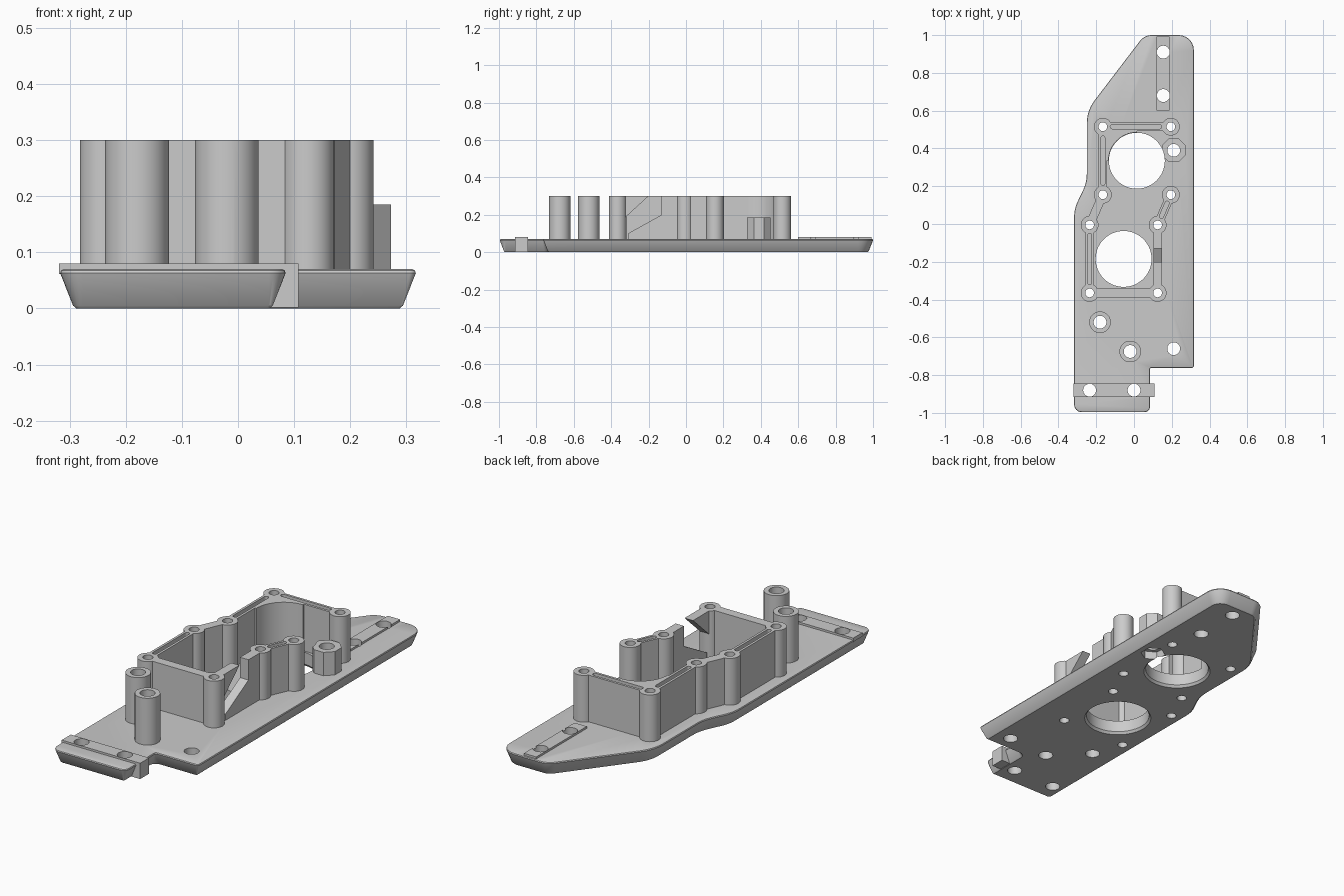
import bpy, bmesh, math
from mathutils import Vector

if "Cube" in bpy.data.objects:
    bpy.data.objects.remove(bpy.data.objects["Cube"])

TOP, DECK = 0.30, 0.07
grey = bpy.data.materials.new("plain grey")
grey.diffuse_color = (0.6, 0.6, 0.6, 1)
grey.use_nodes = True
grey.node_tree.nodes["Principled BSDF"].inputs["Base Color"].default_value = grey.diffuse_color


def loft(name, rings):
    """Closed solid through a stack of equal-length point rings."""
    bm = bmesh.new()
    vs = [[bm.verts.new(p) for p in r] for r in rings]
    n = len(vs[0])
    bm.faces.new(vs[0][::-1])
    bm.faces.new(vs[-1])
    for a, b in zip(vs, vs[1:]):
        for i in range(n):
            j = (i + 1) % n
            bm.faces.new((a[i], a[j], b[j], b[i]))
    bmesh.ops.recalc_face_normals(bm, faces=bm.faces)
    if bm.calc_volume(signed=True) < 0:
        bmesh.ops.reverse_faces(bm, faces=bm.faces)
    me = bpy.data.meshes.new(name)
    bm.to_mesh(me)
    bm.free()
    me.materials.append(grey)
    ob = bpy.data.objects.new(name, me)
    bpy.context.scene.collection.objects.link(ob)
    return ob


def prism(name, pts, z0, z1):
    return loft(name, [[(x, y, z) for x, y in pts] for z in (z0, z1)])


def disc(x, y, r, n=40):
    return [(x + r * math.cos(math.tau * (i + .5) / n),
             y + r * math.sin(math.tau * (i + .5) / n)) for i in range(n)]


def rect(x0, x1, y0, y1):
    return [(x0, y0), (x1, y0), (x1, y1), (x0, y1)]


def strip(a, b, w):
    a, b = Vector(a), Vector(b)
    d = (b - a).normalized()
    s = Vector((-d.y, d.x)) * w / 2
    return [tuple(p) for p in (a - s, b - s, b + s, a + s)]


def slot(a, b, w):
    """Round-ended groove outline."""
    t = math.atan2(b[1] - a[1], b[0] - a[0])
    return [(c[0] + w / 2 * math.cos(t + math.pi * (s + i / 8)),
             c[1] + w / 2 * math.sin(t + math.pi * (s + i / 8)))
            for c, s in ((b, -.5), (a, .5)) for i in range(9)]


def rounded(corners, d, steps=6):
    """Counter-clockwise outline from (x, y, radius) corners, moved inward by d."""
    n, moved, out = len(corners), [], []
    for i, (x, y, r) in enumerate(corners):
        p = Vector((x, y))
        u = (p - Vector(corners[i - 1][:2])).normalized()
        v = (Vector(corners[(i + 1) % n][:2]) - p).normalized()
        nu, nv = Vector((-u.y, u.x)), Vector((-v.y, v.x))
        turn = 1 if u.cross(v) > 0 else -1
        moved.append((p + (nu + nv) * d / (1 + nu.dot(nv)), max(.004, r - turn * d)))
    for i, (p, r) in enumerate(moved):
        u = (moved[i - 1][0] - p).normalized()
        v = (moved[(i + 1) % n][0] - p).normalized()
        half = u.angle(v) / 2
        c = p + (u + v).normalized() * r / math.sin(half)
        s, e = p + u * r / math.tan(half) - c, p + v * r / math.tan(half) - c
        a0 = math.atan2(s.y, s.x)
        da = (math.atan2(e.y, e.x) - a0 + math.pi) % math.tau - math.pi
        out += [(c.x + r * math.cos(a0 + da * k / steps),
                 c.y + r * math.sin(a0 + da * k / steps)) for k in range(steps + 1)]
    return out


def volume(me):
    """Signed volume, or None where the surface is not closed."""
    bm = bmesh.new()
    bm.from_mesh(me)
    closed = len(bm.faces) > 0 and all(e.is_manifold for e in bm.edges)
    v = bm.calc_volume(signed=True)
    bm.free()
    return v if closed else None


def combine(body, ob, op):
    """Apply one boolean, keeping the first solver result that is sound."""
    v0, v1 = volume(body.data), volume(ob.data)
    for solver in ('MANIFOLD', 'EXACT', 'FLOAT'):
        m = body.modifiers.new(op, 'BOOLEAN')
        m.operation, m.solver, m.object = op, solver, ob
        bpy.context.view_layer.update()
        me = bpy.data.meshes.new_from_object(
            body.evaluated_get(bpy.context.evaluated_depsgraph_get()))
        body.modifiers.clear()
        v = volume(me)
        lo, hi = (v0, v0 + v1) if op == 'UNION' else (v0 - v1, v0)
        if v is not None and lo - 1e-5 < v < hi + 1e-5:
            body.data = me
            break
    bpy.data.objects.remove(ob)


# Drafted base plate
corners = [(-.317, -.996, .04), (.085, -.996, .03), (.085, -.762, .006),
           (.317, -.762, .012), (.317, 1.0, .08), (.055, 1.0, .08),
           (-.25, .60, .2), (-.25, .22, .2), (-.317, .08, .2)]
layers = [(0, .029), (.005, .023), (.058, .002), (.063, 0), (.068, .002), (DECK, .006)]
plate = loft("motor_mount_plate",
             [[(x, y, z) for x, y in rounded(corners, d)] for z, d in layers])

parts, cuts = [], []

# Raised mounting strips and the end tab
parts.append(prism("front_strip", rect(-.319, .05, -.915, -.845), .061, .08))
parts.append(prism("front_tab", rect(.03, .108, -.915, -.845), .002, .08))
parts.append(prism("rear_strip", rect(.12, .187, .60, .993), .06, .08))

# Screw posts around the two motor bays
UL, UR, ML, MR = (-.165, .515), (.195, .515), (-.165, .155), (.195, .155)
CL, CR, DL, DR = (-.235, -.005), (.125, -.005), (-.235, -.365), (.125, -.365)
for p in (UL, UR, ML, MR, CL, CR, DL, DR):
    parts.append(prism("screw_post", disc(*p, .047), .04, TOP))
    cuts.append(prism("screw_hole", disc(*p, .023, 24), -.1, .5))

# Bay walls
for a, b in ((UL, UR), (UL, ML), (ML, CL), (CL, DL), (DL, DR), (MR, CR)):
    parts.append(prism("bay_wall", strip(a, b, .046), .04, TOP))

# Curved filling of the upper bay corner
arc = [(.015 + .15 * math.cos(t), .335 + .15 * math.sin(t))
       for t in (math.pi / 2 + math.pi / 2 * i / 16 for i in range(17))]
parts.append(prism("bay_corner", arc + [(-.165, .335), (-.165, .515), (.015, .515)],
                   .04, TOP))

# Right wall of the lower bay, split by a slanted cable opening
for prof in ([(-.365, .04), (-.325, .04), (-.325, .185), (-.20, TOP), (-.365, TOP)],
             [(-.005, .04), (-.31, .04), (-.31, .10), (-.13, .20), (-.13, TOP),
              (-.005, TOP)]):
    parts.append(loft("split_wall", [[(x, y, z) for y, z in prof] for x in (.102, .148)]))

# Grooves in the wall tops
for a, b in (((-.115, .515), (.135, .515)), ((-.165, .455), (-.165, .215)),
             ((-.235, -.06), (-.235, -.31)), ((.175, .11), (.145, .04))):
    cuts.append(prism("groove", slot(a, b, .022), .275, .5))

# Tall bosses, the low boss with its nut pocket, and plain holes
for x, y in ((-.18, -.52), (-.02, -.675)):
    parts.append(prism("tall_boss", disc(x, y, .057), .04, TOP))
parts.append(prism("low_boss", disc(.21, .39, .068, 8), .04, .185))
cuts.append(prism("nut_pocket", disc(.21, .39, .058, 6), -.1, .04))
for x, y in ((-.18, -.52), (-.02, -.675), (.21, .39), (.21, -.66), (.155, .91),
             (.155, .68), (-.235, -.88), (0, -.88)):
    cuts.append(prism("bolt_hole", disc(x, y, .034, 32), -.1, .5))

# Large motor openings with a bottom chamfer
for x, y in ((.015, .335), (-.055, -.185)):
    rings = [(-.02, .172), (.012, .148), (.2 if y > 0 else .1, .148)]
    cuts.append(loft("motor_opening",
                     [[(a, b, z) for a, b in disc(x, y, r, 64)] for z, r in rings]))

# Fuse the parts, then cut the openings
for ob in parts + cuts:
    ob.hide_render = True
for ob in parts:
    combine(plate, ob, 'UNION')
for ob in cuts:
    combine(plate, ob, 'DIFFERENCE')
plate.data.materials.clear()
plate.data.materials.append(grey)
for f in plate.data.polygons:
    f.material_index = 0

bpy.context.view_layer.objects.active = plate
plate.select_set(True)
bpy.ops.object.shade_smooth_by_angle(angle=math.radians(30))
